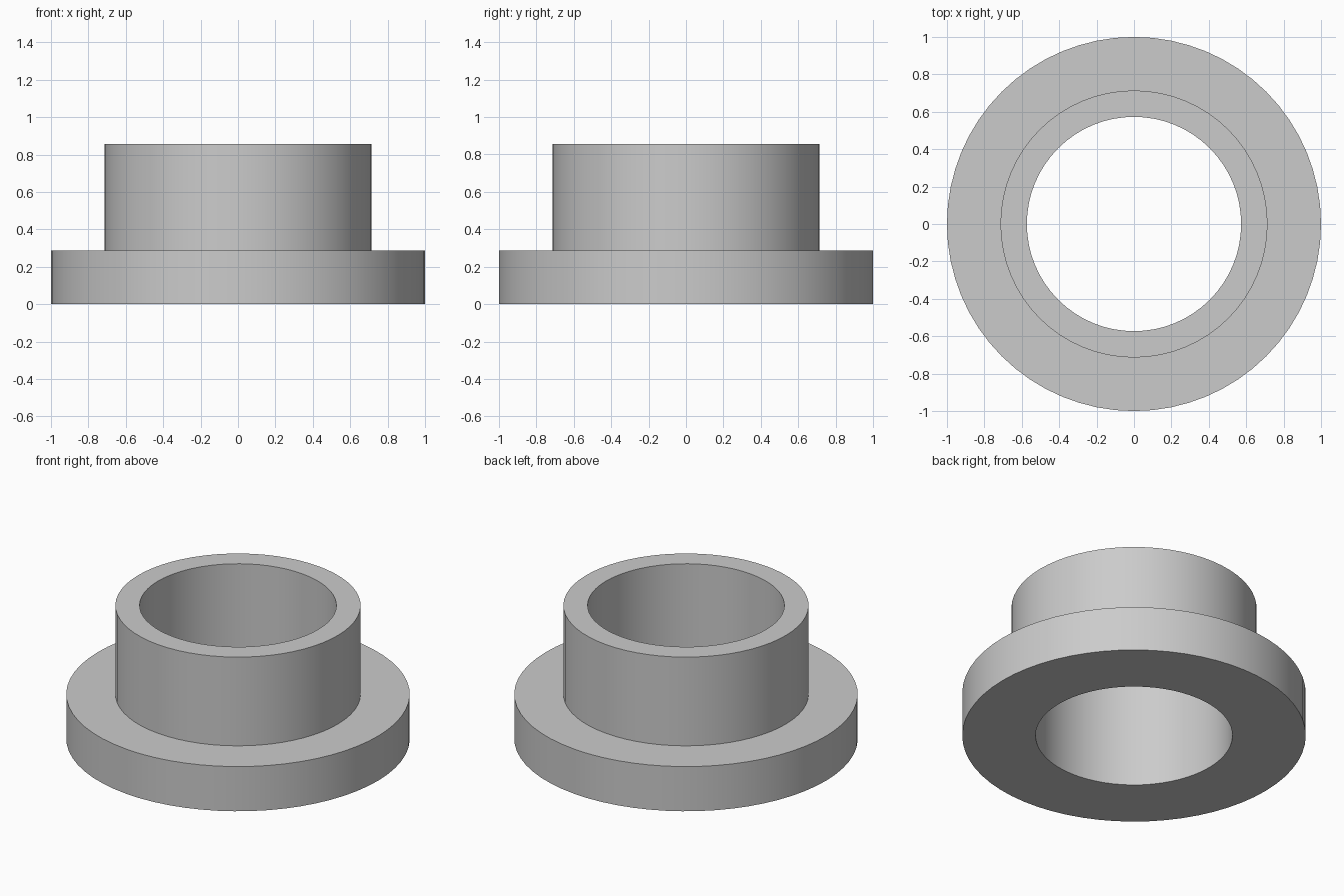
import bpy, bmesh, math

if "Cube" in bpy.data.objects:
    bpy.data.objects.remove(bpy.data.objects["Cube"])

SIDES = 64
# Closed cross-section (radius, height) of the flanged bushing
PROFILE = [(0.573, 0), (1.0, 0), (1.0, 0.287), (0.714, 0.287), (0.714, 0.857), (0.573, 0.857)]

# Revolve the cross-section around z
bm = bmesh.new()
rings = []
for i in range(SIDES):
    a = 2 * math.pi * i / SIDES
    rings.append([bm.verts.new((r * math.cos(a), r * math.sin(a), z)) for r, z in PROFILE])
n = len(PROFILE)
for i in range(SIDES):
    p, q = rings[i], rings[(i + 1) % SIDES]
    for j in range(n):
        k = (j + 1) % n
        bm.faces.new((p[j], q[j], q[k], p[k]))
bmesh.ops.recalc_face_normals(bm, faces=bm.faces)

mesh = bpy.data.meshes.new("flanged_bushing")
bm.to_mesh(mesh)
bm.free()
bushing = bpy.data.objects.new("flanged_bushing", mesh)
bpy.context.collection.objects.link(bushing)

# Smooth walls with crisp rims
bpy.context.view_layer.objects.active = bushing
bushing.select_set(True)
bpy.ops.object.shade_smooth_by_angle(angle=math.radians(30))
